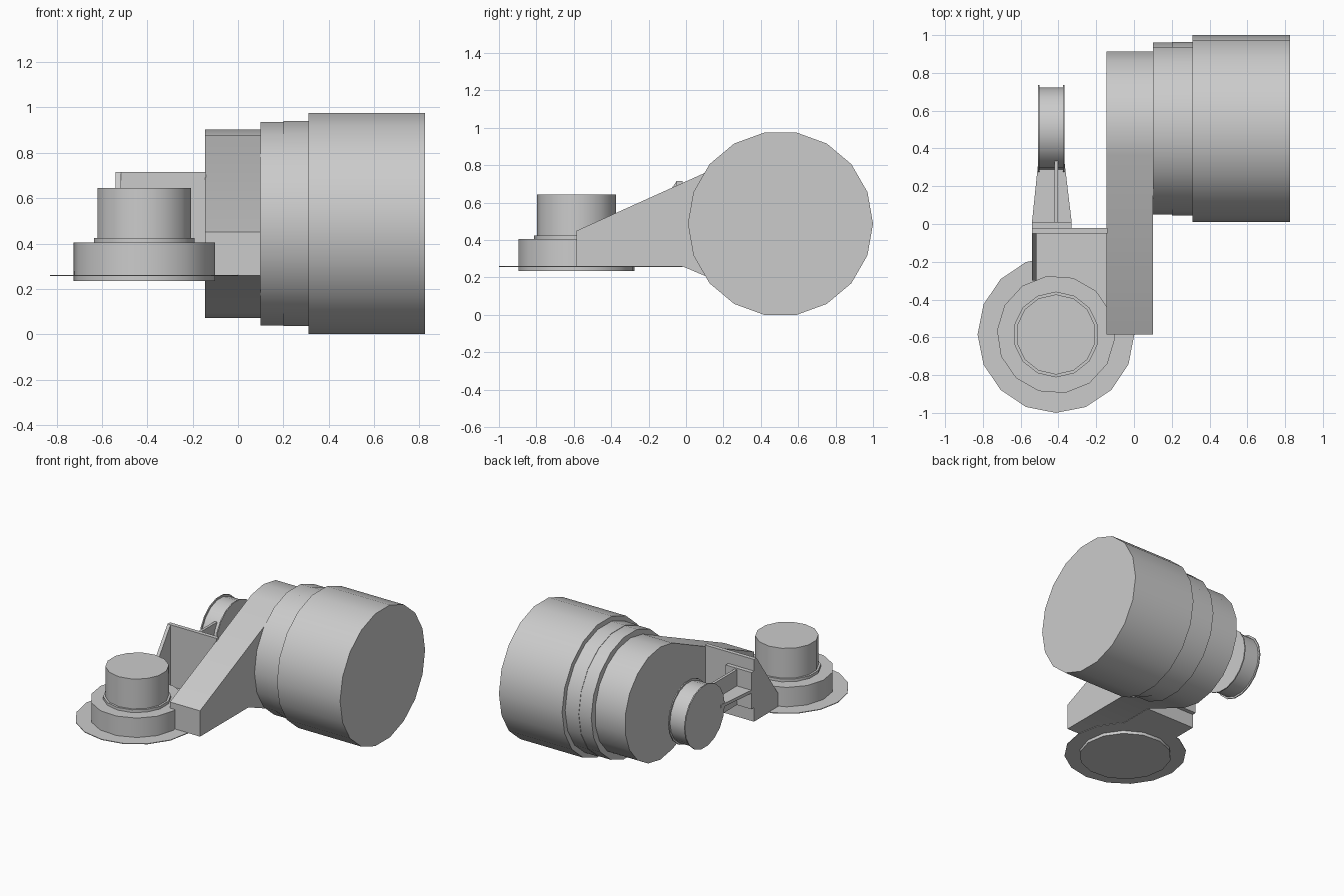
import bpy, bmesh
from math import cos, sin, radians, tau

if "Cube" in bpy.data.objects:
    bpy.data.objects.remove(bpy.data.objects["Cube"], do_unlink=True)

grey = bpy.data.materials.new("light_grey")
grey.use_nodes = True
colour = (0.6, 0.6, 0.6, 1)
grey.diffuse_color = colour
grey.node_tree.nodes["Principled BSDF"].inputs["Base Color"].default_value = colour


def prism(name, points, axis, low, high, smooth=False):
    """Extrude a 2D outline along x (points are y, z) or along z (points are x, y)."""
    def place(p, t):
        return (t, p[0], p[1]) if axis == "x" else (p[0], p[1], t)
    bm = bmesh.new()
    ends = [[bm.verts.new(place(p, t)) for p in points] for t in (low, high)]
    for ring in ends:
        bm.faces.new(ring)
    n = len(points)
    for i in range(n):
        j = (i + 1) % n
        bm.faces.new((ends[0][i], ends[0][j], ends[1][j], ends[1][i]))
    bmesh.ops.recalc_face_normals(bm, faces=bm.faces)
    mesh = bpy.data.meshes.new(name)
    bm.to_mesh(mesh)
    bm.free()
    mesh.materials.append(grey)
    obj = bpy.data.objects.new(name, mesh)
    bpy.context.collection.objects.link(obj)
    if smooth:
        bpy.ops.object.select_all(action="DESELECT")
        obj.select_set(True)
        bpy.context.view_layer.objects.active = obj
        bpy.ops.object.shade_smooth_by_angle(angle=radians(32))
    return obj


def circle(centre, radius, sides, start=0.0):
    return [(centre[0] + radius * cos(start + tau * i / sides),
             centre[1] + radius * sin(start + tau * i / sides)) for i in range(sides)]


def rect(a0, a1, b0, b1):
    return [(a0, b0), (a1, b0), (a1, b1), (a0, b1)]


AXLE = (0.505, 0.4875)      # y, z of the wheel axis
POST = (-0.413, -0.585)     # x, y of the upright mount

# Main wheel and the stepped drum beside it
prism("main_wheel", circle(AXLE, 0.495, 18), "x", 0.31, 0.825, True)
prism("drum_outer", circle(AXLE, 0.459, 18), "x", 0.20, 0.315, True)
prism("drum_inner", circle(AXLE, 0.456, 18), "x", 0.10, 0.20, True)

# Swing arm: rounded end around the axle, tapering to a square front
arm = [(AXLE[0] + 0.415 * cos(radians(a)), AXLE[1] + 0.415 * sin(radians(a)))
       for a in range(-110, 111, 20)]
arm += [(-0.585, 0.45), (-0.585, 0.26), (-0.02, 0.26)]
prism("swing_arm", arm, "x", -0.145, 0.10, True)

# Upright mount: thin flange, base drum, collar and post
prism("mount_flange", circle(POST, 0.415, 16), "z", 0.257, 0.262)
prism("mount_base", circle(POST, 0.313, 14, radians(-4)), "z", 0.235, 0.405, True)
prism("mount_collar", circle(POST, 0.227, 14, radians(90)), "z", 0.40, 0.425, True)
prism("mount_post", circle(POST, 0.212, 14, radians(90)), "z", 0.42, 0.645, True)

# Floor, rear wall and side gusset
prism("floor_plate", rect(-0.54, -0.14, -0.585, -0.02), "z", 0.257, 0.263)
prism("rear_wall", rect(-0.05, -0.02, 0.26, 0.715), "x", -0.54, -0.14)
gusset = [(-0.05, 0.26), (-0.30, 0.26), (-0.30, 0.36), (-0.05, 0.715)]
prism("side_gusset", gusset, "x", -0.54, -0.515)

# Bracket holding the small wheel
prism("bracket_plate", rect(-0.54, -0.33, -0.02, 0.01), "z", 0.36, 0.63)
web = [(-0.54, 0.01), (-0.33, 0.01), (-0.367, 0.32), (-0.508, 0.32)]
prism("bracket_web", web, "z", 0.477, 0.50)
prism("bracket_rib", rect(0.0, 0.355, 0.36, 0.62), "x", -0.422, -0.402)

# Small wheel with a thin rim on each side
prism("small_wheel", circle(AXLE, 0.218, 18), "x", -0.50, -0.375, True)
for name, x in (("right", -0.507), ("left", -0.376)):
    prism("small_wheel_rim_" + name, circle(AXLE, 0.231, 18), "x", x, x + 0.008, True)
